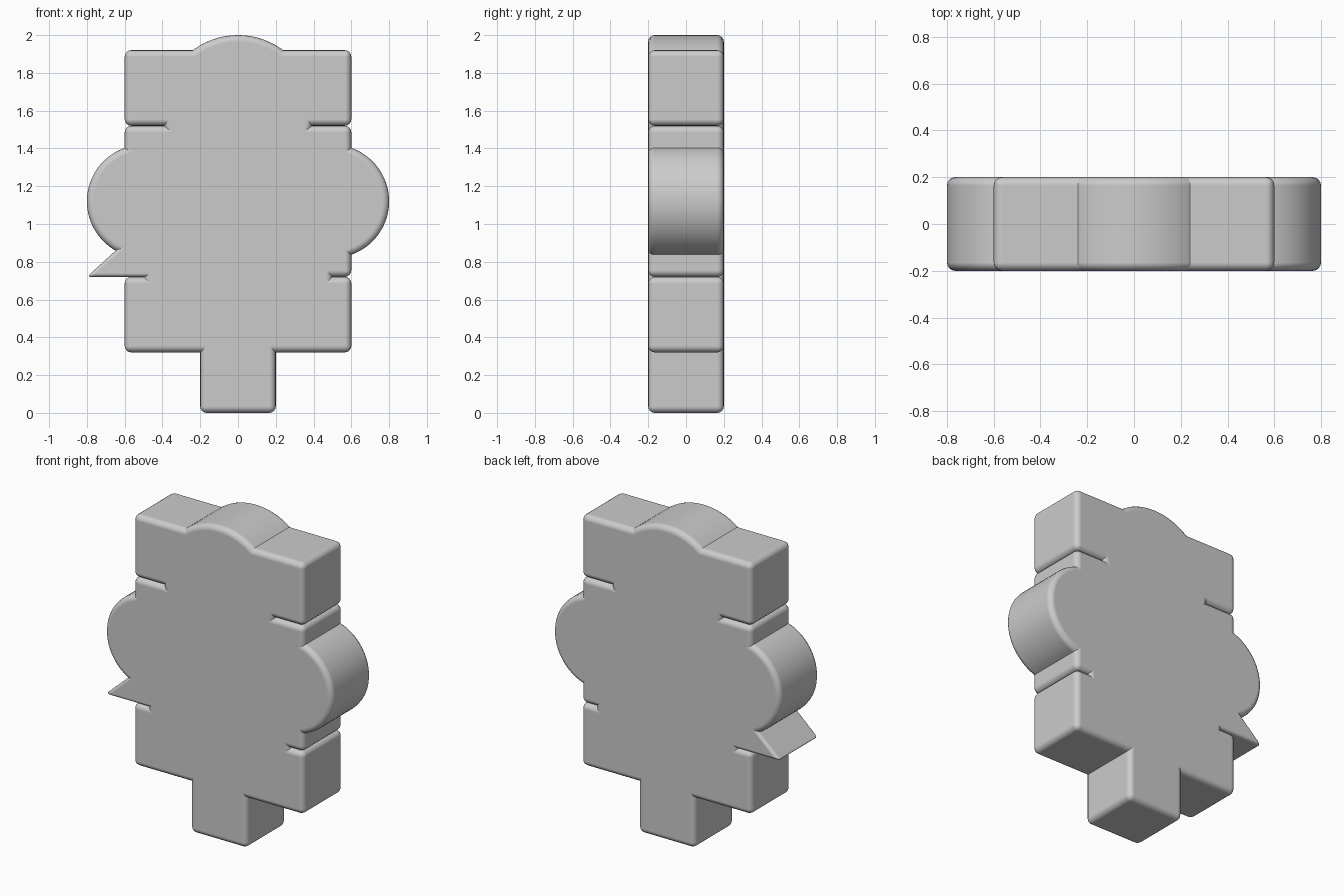
import bpy, bmesh, math

if "Cube" in bpy.data.objects:
    bpy.data.objects.remove(bpy.data.objects["Cube"])

DEPTH = 0.4


def slab(name, outline, bevel=0.035):
    """Extrude an (x, z) outline through the depth and round its edges."""
    bm = bmesh.new()
    front = [bm.verts.new((x, -DEPTH / 2, z)) for x, z in outline]
    face = bm.faces.new(front)
    ext = bmesh.ops.extrude_face_region(bm, geom=[face])
    moved = [g for g in ext["geom"] if isinstance(g, bmesh.types.BMVert)]
    bmesh.ops.translate(bm, verts=moved, vec=(0, DEPTH, 0))
    bmesh.ops.recalc_face_normals(bm, faces=bm.faces)
    mesh = bpy.data.meshes.new(name)
    bm.to_mesh(mesh)
    bm.free()
    for p in mesh.polygons:
        p.use_smooth = True
    obj = bpy.data.objects.new(name, mesh)
    bpy.context.collection.objects.link(obj)
    mod = obj.modifiers.new("rounded_edges", "BEVEL")
    mod.width = bevel
    mod.segments = 4
    mod.limit_method = "ANGLE"
    mod.angle_limit = math.radians(30)
    mod.harden_normals = True
    return obj


def box(name, half_width, z0, z1):
    w = half_width
    return slab(name, [(-w, z0), (w, z0), (w, z1), (-w, z1)])


def disc(name, x, z, r, n=72):
    steps = [2 * math.pi * i / n for i in range(n)]
    return slab(name, [(x + r * math.cos(a), z + r * math.sin(a)) for a in steps])


# Stacked blocks, separated by shallow grooves
box("lower_block", 0.6, 0.32, 0.72)
box("middle_block", 0.6, 0.72, 1.52)
box("upper_block", 0.6, 1.52, 1.92)

# Flush core bridging the lower groove, and stem at the base
box("core", 0.5, 0.5, 1.3)
box("stem", 0.2, 0.0, 0.7)

# Rounded top and side lobes
disc("top_dome", 0.0, 1.6, 0.4)
for side, label in ((-1, "left"), (1, "right")):
    disc(label + "_lobe", side * 0.5, 1.12, 0.3)

# Pointed fin below the left lobe
slab("left_fin", [(-0.80, 0.72), (-0.45, 0.72), (-0.45, 1.04)], 0.02)
